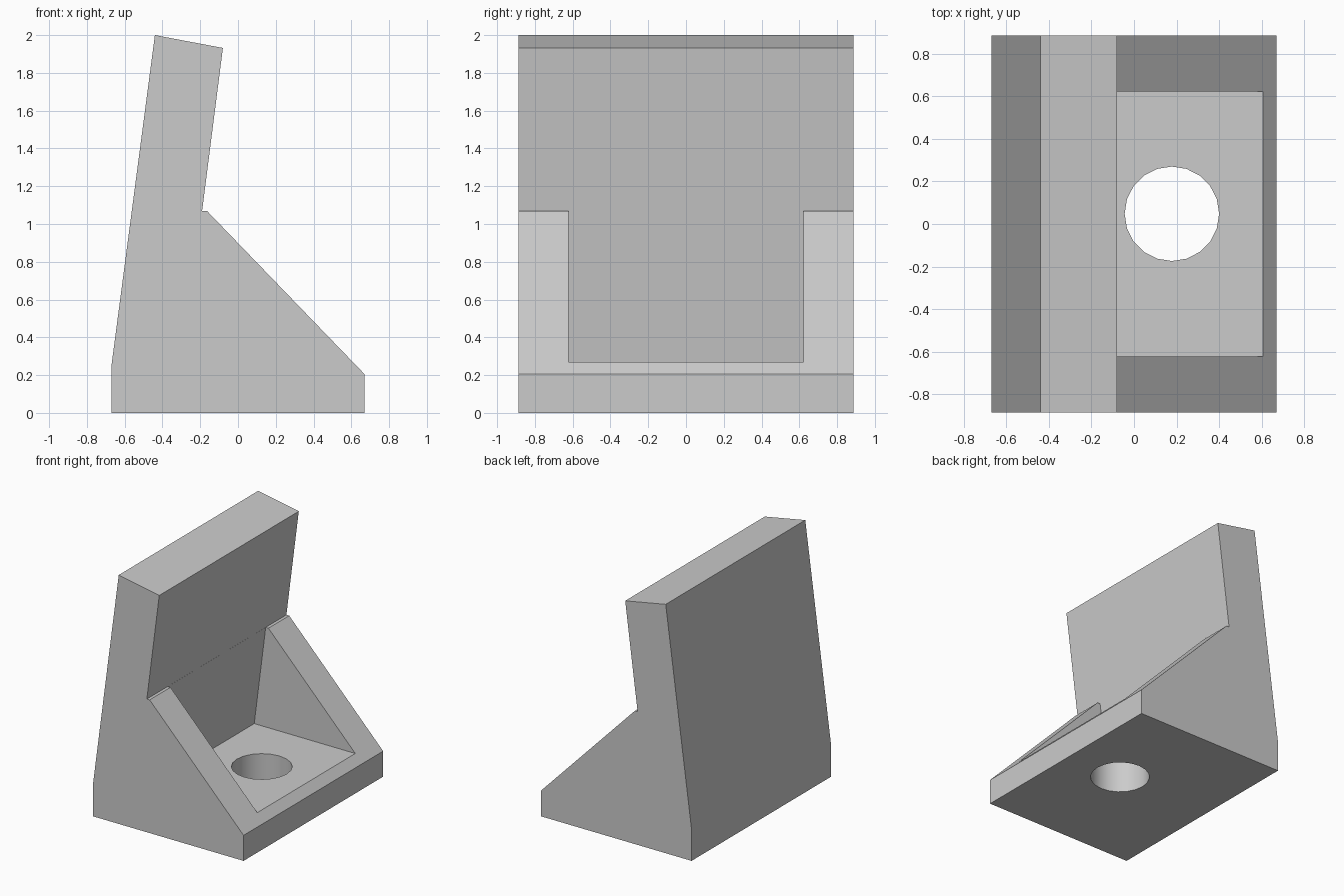
import bpy, bmesh, math

cube = bpy.data.objects.get("Cube")
if cube:
    bpy.data.objects.remove(cube, do_unlink=True)

grey = bpy.data.materials.new("plain grey")
grey.use_nodes = True
GREY = (0.6, 0.6, 0.6, 1)
grey.diffuse_color = GREY
grey.node_tree.nodes["Principled BSDF"].inputs["Base Color"].default_value = GREY


def prism(name, profile, half_width):
    """Extrude an x-z profile along y, centred on y = 0."""
    bm = bmesh.new()
    face = bm.faces.new([bm.verts.new((x, -half_width, z)) for x, z in profile])
    side = bmesh.ops.extrude_face_region(bm, geom=[face])["geom"]
    moved = [v for v in side if isinstance(v, bmesh.types.BMVert)]
    bmesh.ops.translate(bm, verts=moved, vec=(0, 2 * half_width, 0))
    bmesh.ops.recalc_face_normals(bm, faces=bm.faces)
    mesh = bpy.data.meshes.new(name)
    bm.to_mesh(mesh)
    bm.free()
    mesh.materials.append(grey)
    obj = bpy.data.objects.new(name, mesh)
    bpy.context.collection.objects.link(obj)
    return obj


def cut(target, cutter):
    """Subtract the cutter, then discard it."""
    mod = target.modifiers.new("cut", "BOOLEAN")
    mod.operation = "DIFFERENCE"
    mod.solver = "EXACT"
    mod.object = cutter
    cutter.hide_render = True
    bpy.ops.object.select_all(action="DESELECT")
    bpy.context.view_layer.objects.active = target
    target.select_set(True)
    bpy.ops.object.modifier_apply(modifier=mod.name)
    bpy.data.objects.remove(cutter, do_unlink=True)


# Leaning back plate, base and sloping side gussets in one profile
bracket = prism("angled_bracket", [
    (-0.67, 0), (0.67, 0), (0.67, 0.205), (-0.165, 1.07), (-0.19, 1.07),
    (-0.08, 1.932), (-0.44, 2), (-0.67, 0.25)], 0.886)

# Pocket between the gussets, its rear wall in line with the back plate
cut(bracket, prism("pocket_cutter", [
    (-0.291, 0.27), (0.9, 0.27), (0.9, 1.08), (-0.188, 1.08)], 0.622))

# Round hole through the base
bpy.ops.mesh.primitive_cylinder_add(
    vertices=20, radius=0.222, depth=0.6, location=(0.178, 0.048, 0.1),
    rotation=(0, 0, math.pi / 2))
hole = bpy.context.object
hole.name = "hole_cutter"
hole.data.materials.append(grey)
cut(bracket, hole)

# Smooth hole wall, sharp plate edges
bpy.ops.object.shade_smooth_by_angle(angle=math.radians(30))
for poly in bracket.data.polygons:
    if poly.area > 0.05:
        poly.use_smooth = False
